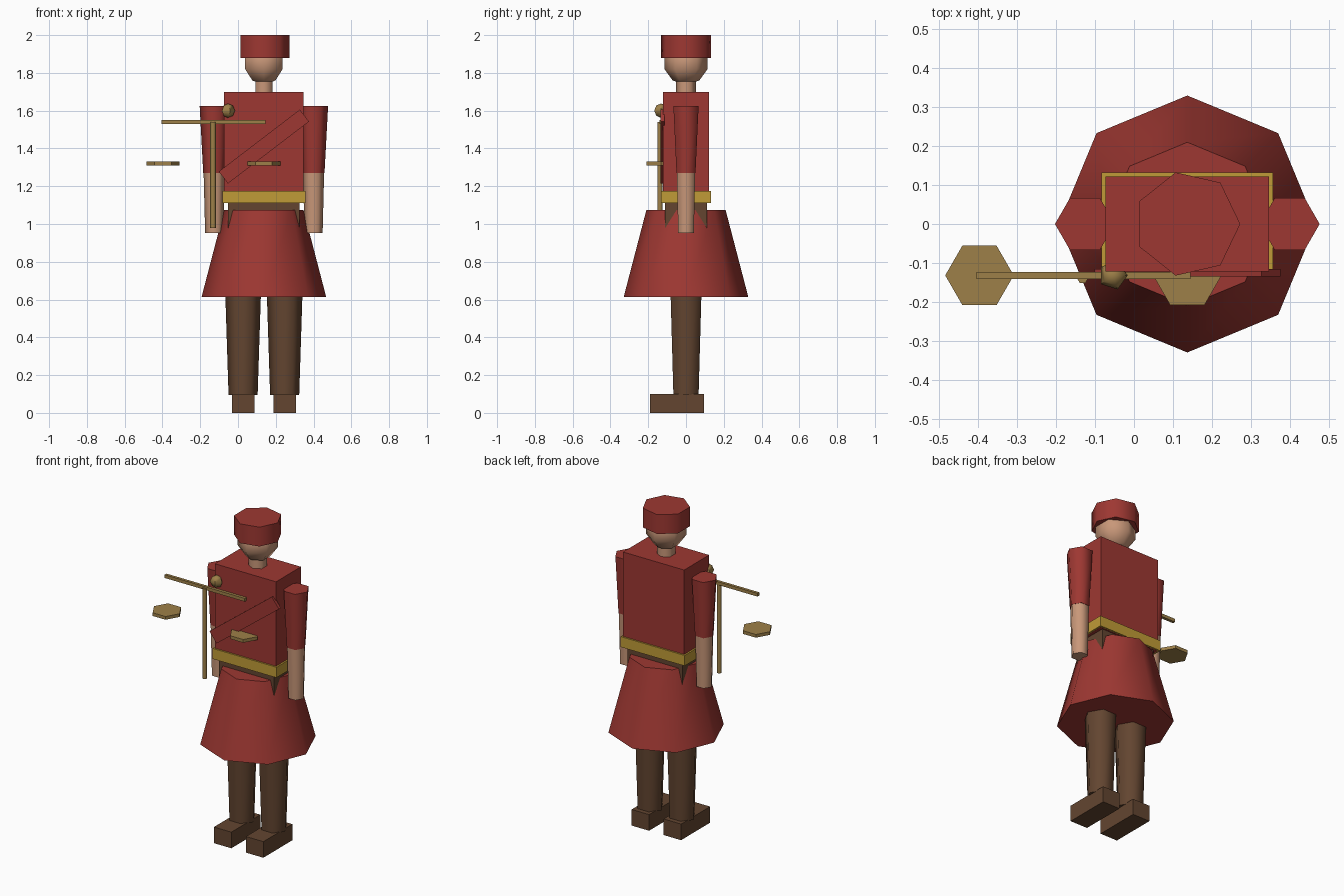
import bpy, bmesh, math
from mathutils import Matrix

cube = bpy.data.objects.get("Cube")
if cube:
    bpy.data.objects.remove(cube, do_unlink=True)

CX = 0.137  # body centre line


def material(name, rgb):
    m = bpy.data.materials.new(name)
    m.use_nodes = True
    m.diffuse_color = (*rgb, 1)
    m.node_tree.nodes["Principled BSDF"].inputs["Base Color"].default_value = (*rgb, 1)
    return m


red = material("red cloth", (0.34, 0.039, 0.032))
brown = material("brown leather", (0.125, 0.06, 0.03))
skin = material("skin", (0.58, 0.31, 0.19))
gold = material("gold belt", (0.53, 0.33, 0.038))
brass = material("brass", (0.34, 0.215, 0.065))


def finish(name, bm, mat, smooth=False):
    bmesh.ops.recalc_face_normals(bm, faces=bm.faces)
    mesh = bpy.data.meshes.new(name)
    bm.to_mesh(mesh)
    bm.free()
    mesh.materials.append(mat)
    ob = bpy.data.objects.new(name, mesh)
    bpy.context.collection.objects.link(ob)
    if smooth:
        bpy.ops.object.select_all(action="DESELECT")
        ob.select_set(True)
        bpy.context.view_layer.objects.active = ob
        bpy.ops.object.shade_smooth_by_angle(angle=math.radians(63))
    return ob


def box(name, center, size, mat, tilt=0):
    bm = bmesh.new()
    bmesh.ops.create_cube(bm, size=1)
    bm.transform(Matrix.Translation(center) @ Matrix.Rotation(tilt, 4, "Y") @ Matrix.Diagonal((*size, 1)))
    return finish(name, bm, mat)


def turned(name, x, y, profile, sides, mat, start=0, smooth=True):
    """Capped low-poly solid from (radius, height) rings; radius 0 makes a pole."""
    bm = bmesh.new()
    rings = []
    for r, z in profile:
        if r == 0:
            rings.append([bm.verts.new((x, y, z))] * sides)
            continue
        angles = [start + math.tau * i / sides for i in range(sides)]
        rings.append([bm.verts.new((x + r * math.cos(a), y + r * math.sin(a), z)) for a in angles])
    for low, high in zip(rings, rings[1:]):
        for i in range(sides):
            j = (i + 1) % sides
            bm.faces.new(list(dict.fromkeys((low[i], low[j], high[j], high[i]))))
    for ring, (r, z) in ((rings[0], profile[0]), (rings[-1], profile[-1])):
        if r:
            bm.faces.new(ring)
    return finish(name, bm, mat, smooth)


def ball(name, x, y, z, r, sides, rows, mat, start=0):
    profile = []
    for k in range(rows + 1):
        a = math.pi * k / rows
        profile.append((r * math.sin(a) if 0 < k < rows else 0, z - r * math.cos(a)))
    return turned(name, x, y, profile, sides, mat, start)


# Head, neck and cap
ball("head", CX, 0, 1.857, 0.12, 6, 5, skin, math.pi / 2)
turned("neck", CX, 0, [(0.052, 1.69), (0.052, 1.78)], 6, skin, math.pi / 2)
turned("cap", CX, 0, [(0.136, 1.88), (0.136, 2.0)], 7, red)

# Torso, belt, hips, skirt
box("torso", (CX, 0, 1.405), (0.42, 0.245, 0.59), red)
box("belt", (CX, 0, 1.143), (0.44, 0.265, 0.065), gold)
box("hips", (CX, 0, 1.01), (0.378, 0.222, 0.21), brown)
turned("skirt", CX, 0, [(0.33, 0.613), (0.21, 1.073)], 8, red)

# Diagonal chest sash
box("sash", (CX, -0.125, 1.41), (0.54, 0.02, 0.08), red, math.radians(-37.4))

# Arms and legs, mirrored about the body centre line
for side, s in (("left", 1), ("right", -1)):
    ax, lx = CX + s * 0.263, CX + s * 0.11
    turned(side + "_sleeve", ax, 0, [(0.058, 1.27), (0.077, 1.625)], 6, red)
    turned(side + "_forearm", ax, 0, [(0.048, 0.953), (0.056, 1.27)], 6, skin)
    turned(side + "_leg", lx, 0, [(0.077, 0.095), (0.103, 0.9)], 6, brown)
    box(side + "_shoe", (lx, -0.047, 0.05), (0.12, 0.285, 0.1), brown)

# Balance held at the right hand
SY = -0.132
turned("balance_post", -0.132, -0.138, [(0.015, 0.98), (0.015, 1.54)], 6, brass)
box("balance_beam", (-0.13, SY, 1.54), (0.55, 0.018, 0.02), brass)
ball("balance_knob", -0.054, SY, 1.6, 0.038, 5, 4, brass)
for side, x in (("left", 0.137), ("right", -0.397)):
    turned(side + "_balance_pan", x, SY, [(0.088, 1.31), (0.088, 1.33)], 6, brass, smooth=False)
